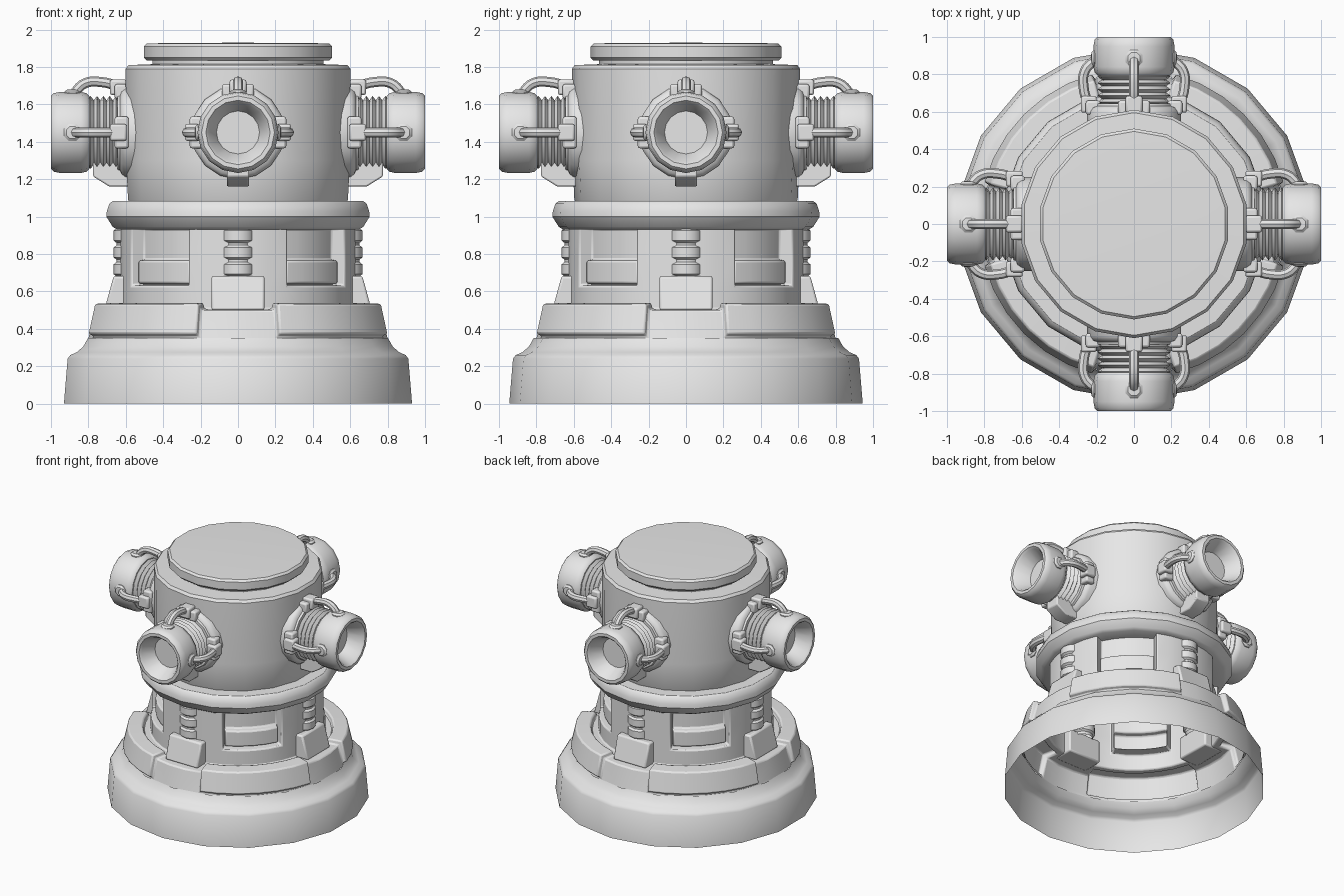
import bpy, bmesh
from math import pi, cos, sin, atan2, degrees, radians, hypot
from mathutils import Matrix

cube = bpy.data.objects.get("Cube")
if cube:
    bpy.data.objects.remove(cube, do_unlink=True)

grey = bpy.data.materials.new("plain_grey")
grey.use_nodes = True
grey.diffuse_color = (0.8, 0.8, 0.8, 1)
grey.node_tree.nodes["Principled BSDF"].inputs["Base Color"].default_value = grey.diffuse_color
parts = []


def turn(deg, axis):
    return Matrix.Rotation(radians(deg), 4, axis)


def finish(name, bm, place, bevel=0):
    mesh = bpy.data.meshes.new(name)
    bm.to_mesh(mesh)
    bm.free()
    mesh.materials.append(grey)
    obj = bpy.data.objects.new(name, mesh)
    bpy.context.collection.objects.link(obj)
    obj.matrix_world = place
    if bevel:
        mod = obj.modifiers.new("soft_edges", 'BEVEL')
        mod.width, mod.segments, mod.limit_method = bevel, 2, 'ANGLE'
        mod.angle_limit = radians(40)
    parts.append(obj)
    return obj


def lathe_mesh(profile, sides, start):
    """Spin (radius, height) points around z, outside faces outward."""
    bm = bmesh.new()
    rings = []
    for r, h in profile:
        angles = [radians(start) + 2 * pi * i / sides for i in range(sides)]
        rings.append([bm.verts.new((r * cos(a), r * sin(a), h)) for a in angles])
    for low, high in zip(rings, rings[1:]):
        for i in range(sides):
            j = (i + 1) % sides
            bm.faces.new((low[i], low[j], high[j], high[i]))
    bmesh.ops.remove_doubles(bm, verts=bm.verts[:], dist=0.0001)
    bm.normal_update()
    return bm


def lathe(name, profile, sides=18, start=10, place=Matrix()):
    return finish(name, lathe_mesh(profile, sides, start), place)


def prism(name, outline, half, place, bevel=0.012):
    """Extrude an outline in local x-z to both sides along y."""
    bm = bmesh.new()
    near, far = [[bm.verts.new((x, s * half, z)) for x, z in outline] for s in (-1, 1)]
    bm.faces.new(near)
    bm.faces.new(far)
    for i in range(len(outline)):
        j = (i + 1) % len(outline)
        bm.faces.new((near[i], near[j], far[j], far[i]))
    bmesh.ops.recalc_face_normals(bm, faces=bm.faces[:])
    return finish(name, bm, place, bevel)


def box(x0, x1, z0, z1):
    return [(x0, z0), (x1, z0), (x1, z1), (x0, z1)]


def pipe(name, points, radius, place):
    curve = bpy.data.curves.new(name, 'CURVE')
    curve.dimensions = '3D'
    curve.bevel_depth, curve.bevel_resolution, curve.resolution_u = radius, 2, 6
    spline = curve.splines.new('BEZIER')
    spline.bezier_points.add(len(points) - 1)
    for bp, (x, z) in zip(spline.bezier_points, points):
        bp.co = (x, 0, z)
        bp.handle_left_type = bp.handle_right_type = 'AUTO'
    curve.materials.append(grey)
    obj = bpy.data.objects.new(name, curve)
    bpy.context.collection.objects.link(obj)
    obj.matrix_world = place
    bpy.ops.object.select_all(action='DESELECT')
    obj.select_set(True)
    bpy.context.view_layer.objects.active = obj
    bpy.ops.object.convert(target='MESH')
    parts.append(bpy.context.view_layer.objects.active)


# Skirt, open underneath
lathe("base_skirt", [(0.945, 0), (0.925, 0.24), (0.91, 0.26), (0.875, 0.275),
                     (0.84, 0.305), (0.815, 0.35)])

# Shoulder and neck shell with raised panels and recessed windows
shell = lathe_mesh([(0.805, 0.34), (0.80, 0.36), (0.768, 0.50), (0.68, 0.505), (0.63, 0.505),
                    (0.63, 0.63), (0.63, 0.77), (0.63, 0.94), (0.63, 1.0)], 36, 5)
panels, windows, sills = [], [], []
for f in shell.faces:
    c = f.calc_center_median()
    off_axis = abs(degrees(atan2(c.y, c.x)) % 90 - 45)
    r = hypot(c.x, c.y)
    if r > 0.7 and c.z > 0.37 and off_axis < 30:
        panels.append(f)
    elif r < 0.64 and 0.64 < c.z < 0.9 and off_axis < 20:
        windows.append(f)
        if c.z < 0.77:
            sills.append(f)
for faces, depth in ((panels, 0.035), (windows, -0.08), (sills, 0.045)):
    bmesh.ops.inset_region(shell, faces=faces, thickness=0.006, depth=depth,
                           use_boundary=True, use_even_offset=True)
    shell.normal_update()
finish("shoulder_and_neck", shell, Matrix(), 0.01)

# Collar, drum and lid
lathe("collar", [(0.5, 0.93), (0.655, 0.93), (0.68, 0.945), (0.715, 1.0), (0.712, 1.03),
                 (0.698, 1.07), (0.68, 1.083), (0.58, 1.085)])
lathe("drum", [(0.585, 1.07), (0.597, 1.09), (0.607, 1.3), (0.61, 1.79), (0.595, 1.81),
               (0.465, 1.815), (0.465, 1.85)])
lathe("lid", [(0.44, 1.835), (0.495, 1.835), (0.51, 1.85), (0.51, 1.91), (0.495, 1.925),
              (0.40, 1.928), (0, 1.93)])

# Ribbed post and head bellows outlines
post_outline = [(0.07, 0.66)]
for z in (0.68, 0.77, 0.86):
    post_outline += [(0.075, z), (0.09, z + 0.012), (0.09, z + 0.065), (0.075, z + 0.077)]
bellows_outline = [(0.17, 0.6)]
for i in range(5):
    h = 0.635 + i * 0.034
    bellows_outline += [(0.172, h), (0.195, h + 0.017)]
bellows_outline.append((0.172, 0.81))

for k, side in enumerate(("front", "left", "back", "right")):
    spin = turn(90 * k, 'Z')

    # Post between neck and collar on its foot block
    radial = spin @ turn(-90, 'Z')
    lathe(side + "_post", post_outline, 12, 0, radial @ Matrix.Translation((0.575, 0, 0)))
    prism(side + "_post_foot", [(0.55, 0.5), (0.715, 0.5), (0.665, 0.682), (0.55, 0.682)],
          0.142, radial)

    # Nozzle: local z points outward, local y points up
    place = spin @ Matrix.Translation((0, 0, 1.45)) @ turn(90, 'X')
    lathe(side + "_nozzle_flange", [(0.25, 0.5), (0.25, 0.6), (0.235, 0.622), (0.215, 0.63),
                                    (0.21, 0.645), (0.16, 0.645)], 16, 0, place)
    lathe(side + "_nozzle_bellows", bellows_outline, 16, 0, place)
    lathe(side + "_nozzle_head", [(0.16, 0.795), (0.195, 0.795), (0.21, 0.81), (0.217, 0.84),
                                  (0.217, 0.95), (0.21, 0.985), (0.195, 1.0), (0.172, 1.0),
                                  (0.158, 0.985), (0.115, 0.88), (0, 0.88)], 16, 0, place)

    # Three hoses, each with a clamp, a nut and an end knob
    for spot, deg in (("left", 0), ("top", 90), ("right", 180)):
        arm = place @ turn(deg, 'Z')
        label = f"{side}_{spot}_"
        prism(label + "clamp", box(0.18, 0.258, 0.585, 0.66), 0.085, arm)
        prism(label + "clamp_nut", box(0.2, 0.283, 0.595, 0.685), 0.045, arm)
        pipe(label + "hose", [(0.245, 0.64), (0.268, 0.72), (0.262, 0.82), (0.19, 0.89)],
             0.027, arm)
        lathe(label + "hose_knob", [(0.05, 0.17), (0.05, 0.215), (0.035, 0.228), (0, 0.23)],
              8, 22.5, arm @ Matrix.Translation((0, 0, 0.885)) @ turn(90, 'Y'))

    # Support bracket below the nozzle
    prism(side + "_bracket", [(0.16, 0.55), (0.288, 0.55), (0.288, 0.69), (0.235, 0.775),
                              (0.16, 0.775)], 0.06, place @ turn(-90, 'Z'), 0.008)

# Smooth shading with crisp edges
bpy.ops.object.select_all(action='DESELECT')
for obj in parts:
    obj.select_set(True)
bpy.context.view_layer.objects.active = parts[0]
bpy.ops.object.shade_smooth_by_angle(angle=radians(35))
